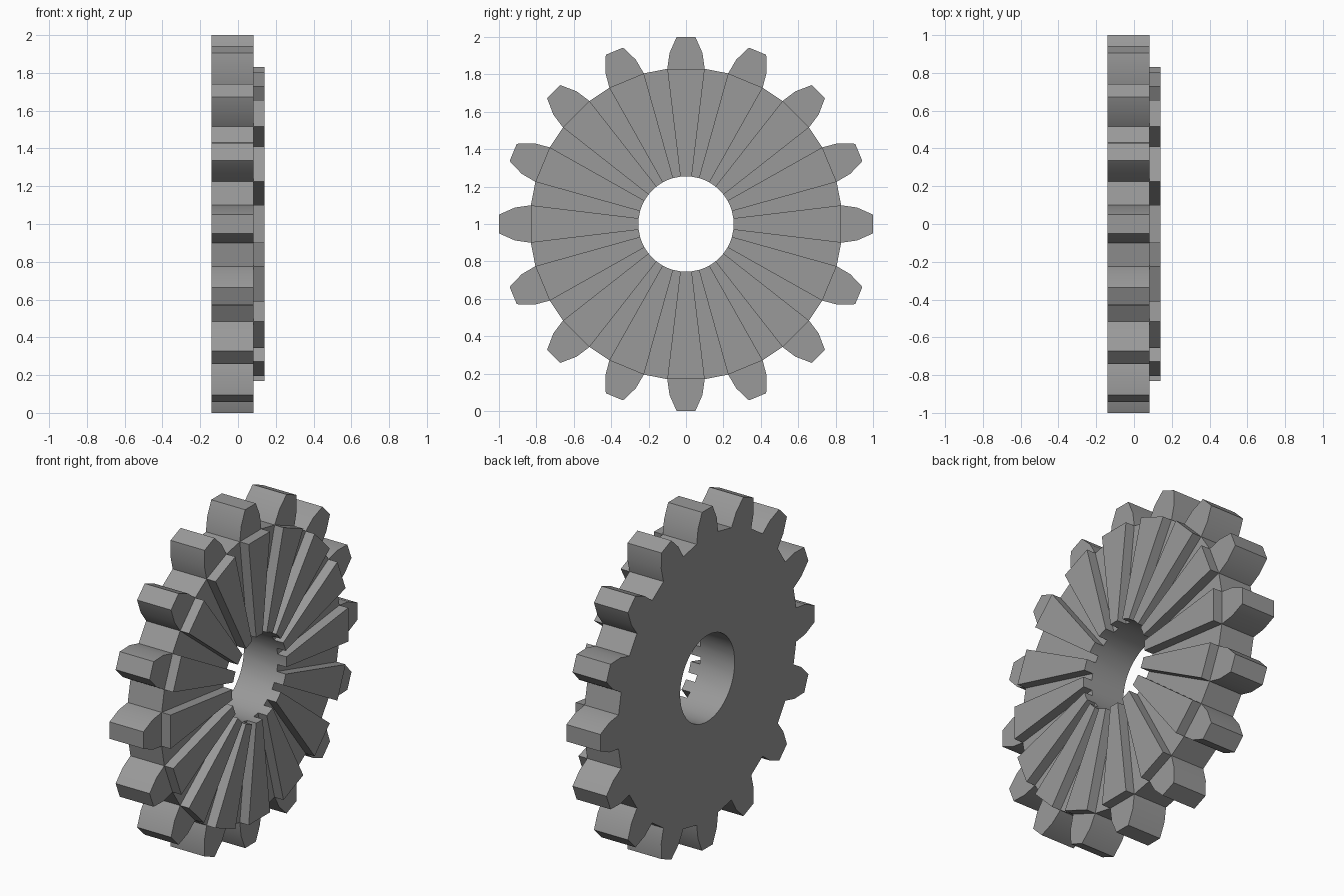
import bpy, bmesh
from math import pi, atan2, cos, sin
from mathutils import Vector

if "Cube" in bpy.data.objects:
    bpy.data.objects.remove(bpy.data.objects["Cube"])

TEETH = 16
X_BACK, X_BODY, X_RIB = -0.14, 0.082, 0.14
HOLE = 0.255
ROOT, MID, TIP = (0.83, 0.10), (0.915, 0.088), (1.0, 0.05)   # (radius, half width)
HALF = atan2(ROOT[1], ROOT[0])

bm = bmesh.new()


def flat_face(points, turn):
    """Add a face on the back plane, rotated about the gear axis."""
    c, s = cos(turn), sin(turn)
    bm.faces.new([bm.verts.new((X_BACK, r * c - w * s, 1 + r * s + w * c))
                  for r, w in points])


def on_hole(a):
    return (HOLE * cos(a), HOLE * sin(a))


def flip(p):
    return (p[0], -p[1])


# Flat outline: tooth, rib sector and groove sector, repeated
step = 2 * pi / TEETH
next_root = (ROOT[0] * cos(step) + ROOT[1] * sin(step),
             ROOT[0] * sin(step) - ROOT[1] * cos(step))
for i in range(TEETH):
    a = i * step
    flat_face([flip(ROOT), flip(MID), flip(TIP), TIP, MID, ROOT], a)
    flat_face([on_hole(-HALF), flip(ROOT), ROOT, on_hole(HALF), on_hole(0)], a)
    flat_face([on_hole(HALF), ROOT, next_root, on_hole(step - HALF)], a)
bmesh.ops.remove_doubles(bm, verts=bm.verts[:], dist=1e-4)

# Gear body thickness
ext = bmesh.ops.extrude_face_region(bm, geom=bm.faces[:], use_keep_orig=True)
bmesh.ops.translate(bm, vec=Vector((X_BODY - X_BACK, 0, 0)),
                    verts=[g for g in ext["geom"] if isinstance(g, bmesh.types.BMVert)])

# Raised ribs (five-sided sectors) on the right face
ribs = [f for f in bm.faces
        if len(f.verts) == 5 and f.calc_center_median().x > X_BODY - 0.01]
for f in ribs:
    ext = bmesh.ops.extrude_face_region(bm, geom=[f])
    bmesh.ops.translate(bm, vec=Vector((X_RIB - X_BODY, 0, 0)),
                        verts=[g for g in ext["geom"] if isinstance(g, bmesh.types.BMVert)])
bmesh.ops.delete(bm, geom=[f for f in ribs if f.is_valid], context='FACES_ONLY')
bmesh.ops.recalc_face_normals(bm, faces=bm.faces[:])

mesh = bpy.data.meshes.new("ribbed_gear")
bm.to_mesh(mesh)
bm.free()
gear = bpy.data.objects.new("ribbed_gear", mesh)
bpy.context.collection.objects.link(gear)

# Dark grey metal
metal = bpy.data.materials.new("dark_grey")
metal.diffuse_color = (0.32, 0.32, 0.32, 1)
metal.use_nodes = True
metal.node_tree.nodes["Principled BSDF"].inputs["Base Color"].default_value = metal.diffuse_color
mesh.materials.append(metal)

# Smooth bore and tooth flanks, sharp elsewhere
bpy.context.view_layer.objects.active = gear
gear.select_set(True)
bpy.ops.object.shade_smooth_by_angle(angle=pi / 9)
